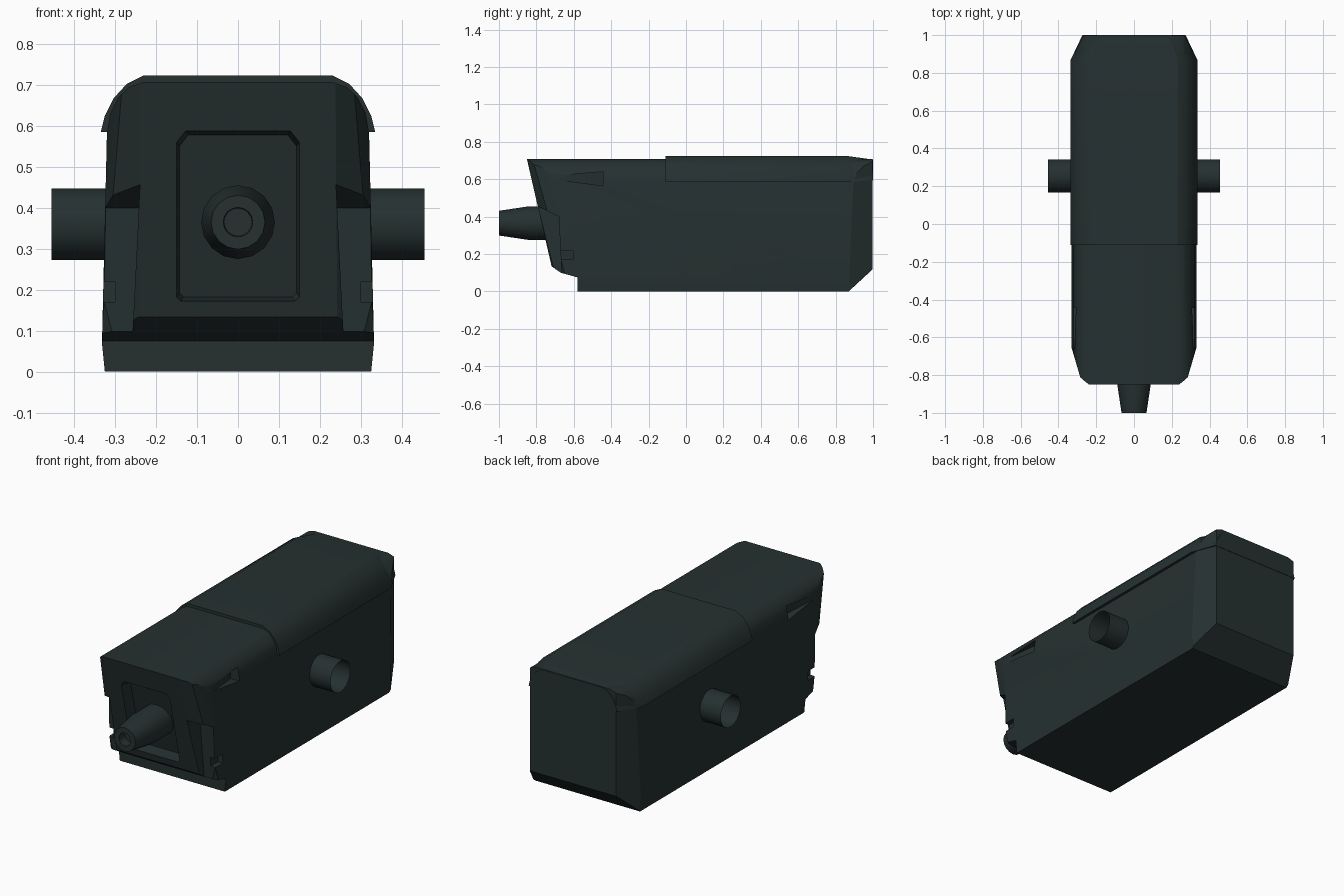
import bpy, bmesh, math
from mathutils import Vector

cube = bpy.data.objects.get("Cube")
if cube:
    bpy.data.objects.remove(cube)

paint = bpy.data.materials.new("dark_green_grey")
paint.use_nodes = True
paint.diffuse_color = (0.019, 0.030, 0.030, 1)
bsdf = paint.node_tree.nodes["Principled BSDF"]
bsdf.inputs["Base Color"].default_value = paint.diffuse_color
bsdf.inputs["Roughness"].default_value = 0.7


def finish(name, bm):
    bmesh.ops.recalc_face_normals(bm, faces=bm.faces)
    mesh = bpy.data.meshes.new(name)
    bm.to_mesh(mesh)
    bm.free()
    mesh.materials.append(paint)
    ob = bpy.data.objects.new(name, mesh)
    bpy.context.collection.objects.link(ob)
    return ob


def loft(rings, caps=True):
    """Bridge equal-length closed rings of points, capping both ends."""
    bm = bmesh.new()
    rows = [[bm.verts.new(p) for p in ring] for ring in rings]
    n = len(rows[0])
    for a, b in zip(rows, rows[1:]):
        for i in range(n):
            j = (i + 1) % n
            bm.faces.new((a[i], a[j], b[j], b[i]))
    if caps:
        bm.faces.new(rows[0])
        bm.faces.new(rows[-1])
    return bm


def mirrored(half):
    return half + [(-x, z) for x, z in reversed(half)]


def activate(ob):
    bpy.ops.object.select_all(action='DESELECT')
    ob.select_set(True)
    bpy.context.view_layer.objects.active = ob


def smooth(ob, degrees=30):
    activate(ob)
    bpy.ops.object.shade_smooth_by_angle(angle=math.radians(degrees))


def cut(ob, rings):
    cutter = finish("cutter", loft(rings))
    cutter.hide_render = True
    mod = ob.modifiers.new("cut", 'BOOLEAN')
    mod.operation, mod.solver, mod.object = 'DIFFERENCE', 'EXACT', cutter
    activate(ob)
    bpy.ops.object.modifier_apply(modifier=mod.name)
    bpy.data.objects.remove(cutter)


def nose_y(z):
    """Depth of the sloping front face at a height."""
    return -0.85 + (0.705 - z) * 0.23


# Main body: extruded section trimmed by planes
section = mirrored([(0.325, 0), (0.332, 0.07), (0.32, 0.58), (0.312, 0.63),
                    (0.292, 0.67), (0.265, 0.695), (0.23, 0.707)])
bm = loft([[(x, y, z) for x, z in section] for y in (-1, 0.998)])
trims = [((0, -0.85, 0.705), (0, -1, -0.23)),
         ((0, 0.87, 0), (0, 0.12, -0.13))]
for s in (1, -1):
    trims += [((s * 0.332, -0.65, 0), (s * 0.17, -0.05, 0)),
              ((s * 0.238, -0.85, 0.705), (s * 0.55, -0.8, -0.18)),
              ((s * 0.333, 0.87, 0), (s * 0.13, 0.067, 0))]
for point, normal in trims:
    geom = bm.verts[:] + bm.edges[:] + bm.faces[:]
    res = bmesh.ops.bisect_plane(bm, geom=geom, plane_co=point,
                                 plane_no=Vector(normal).normalized(), clear_outer=True)
    rim = [e for e in res["geom_cut"] if isinstance(e, bmesh.types.BMEdge)]
    bmesh.ops.contextual_create(bm, geom=rim)
body = finish("body", bm)

# Undercut below the nose
chin = [(-0.72, 0.135), (-0.67, 0.10), (-0.58, 0.075), (-0.58, -0.1), (-1.1, -0.1), (-1.1, 0.135)]
cut(body, [[(x, y, z) for y, z in chin] for x in (-0.6, 0.6)])

for s in (1, -1):
    # Stepped cheek beside the nose
    cheek = [(-0.81, 0.465), (-0.68, 0.40), (-0.665, 0.09), (-1.1, 0.09), (-1.1, 0.465)]
    inner = [(s * (0.262 - 0.05 * z), y, z) for y, z in cheek]
    cut(body, [inner, [(s * 0.6, y, z) for y, z in cheek]])
    # Small square notch
    notch = [(-0.72, 0.17), (-0.605, 0.17), (-0.605, 0.22), (-0.72, 0.22)]
    cut(body, [[(s * x, y, z) for y, z in notch] for x in (0.30, 0.5)])
    # Tapered side vent
    vent = [(-0.67, 0.595), (-0.445, 0.565), (-0.445, 0.64), (-0.67, 0.62)]
    cut(body, [[(s * (0.265 if y > -0.5 else 0.318), y, z) for y, z in vent],
               [(s * 0.5, y, z) for y, z in vent]])

# Recessed front window
window = mirrored([(0.14, 0.172), (0.15, 0.182), (0.15, 0.56), (0.128, 0.588)])
cut(body, [[(x, -1.1, z) for x, z in window],
           [(x, nose_y(z) - 0.002, z) for x, z in window],
           [(x * 0.95, nose_y(z) + 0.07, 0.38 + (z - 0.38) * 0.95) for x, z in window]])
smooth(body, 25)

# Rounded top cover with a tapered rear end
arch = mirrored([(0.335, 0.585), (0.325, 0.625), (0.303, 0.668), (0.272, 0.702), (0.23, 0.723)])
cover = finish("top_cover", loft(
    [[(x * w, y, 0.585 + lift + (z - 0.585) * h) for x, z in arch]
     for y, w, lift, h in ((-0.11, 1, 0, 1), (0.87, 1, 0, 1), (1, 0.815, 0.008, 0.81))]))
smooth(cover, 25)


def circle(radius, y, n=16):
    return [(radius * math.cos(math.tau * i / n), y, 0.365 + radius * math.sin(math.tau * i / n))
            for i in range(n)]


# Tapered front barrel with a shallow bore
barrel = finish("front_barrel", loft([circle(r, y) for r, y in (
    (0.09, -0.68), (0.09, -0.84), (0.066, -1), (0.036, -1), (0.034, -0.95))]))
smooth(barrel)

# Open side tubes
for s, side in ((1, "left"), (-1, "right")):
    tube = finish(side + "_side_tube", loft(
        [[(s * x, y + 0.255, z - 0.005) for y, _, z in circle(0.087, 0, 24)]
         for x in (0.30, 0.455)], caps=False))
    smooth(tube)
